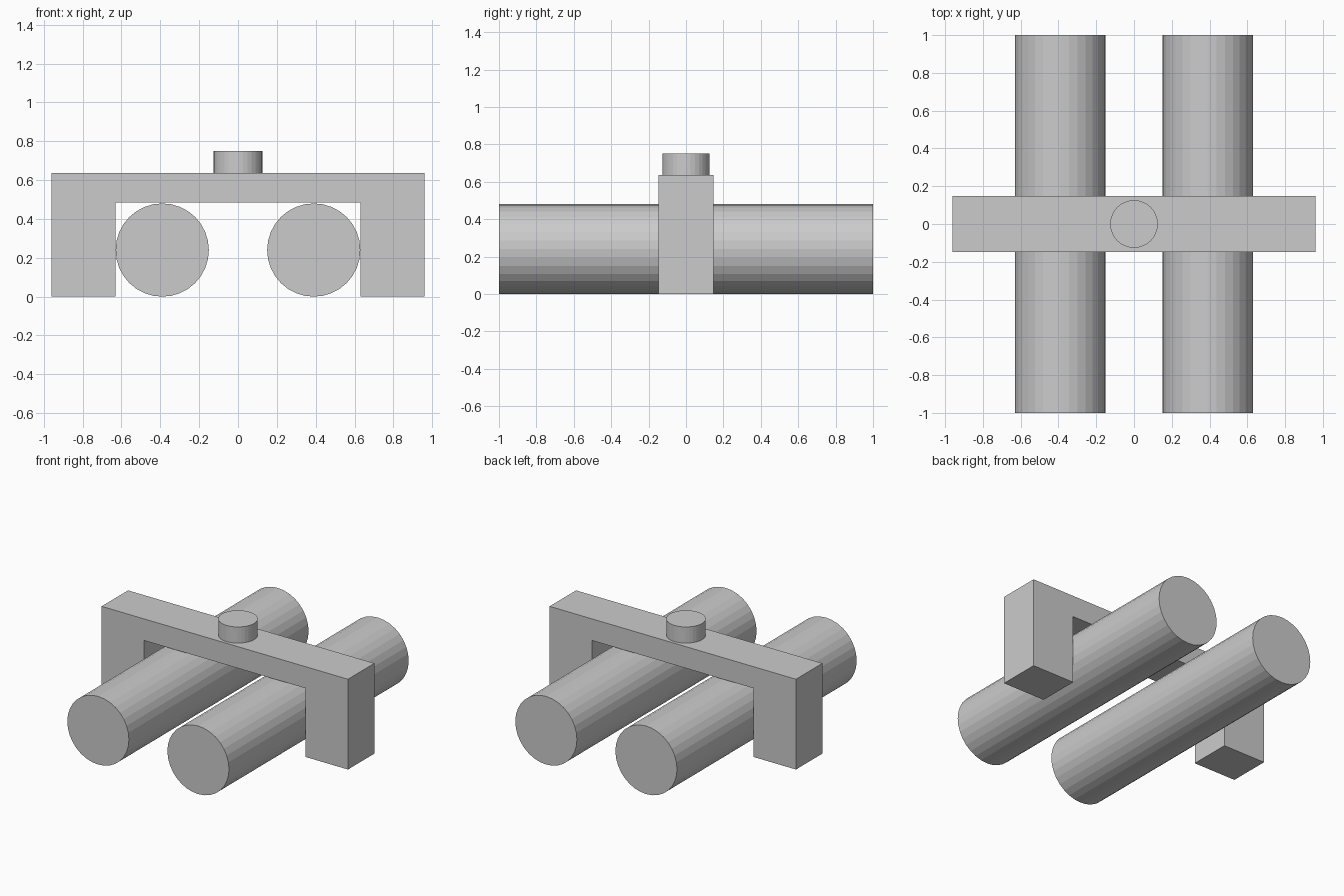
import bpy, bmesh
from math import pi

if "Cube" in bpy.data.objects:
    bpy.data.objects.remove(bpy.data.objects["Cube"])

ROD_R, ROD_X = 0.24, 0.39
HALF_DEPTH = 0.147


def cylinder(name, radius, depth, location, rotation=(0, 0, 0)):
    bpy.ops.mesh.primitive_cylinder_add(vertices=32, radius=radius, depth=depth,
                                        location=location, rotation=rotation)
    bpy.context.object.name = name


# Two parallel rods lying front to back
for side, sx in (("left", -1), ("right", 1)):
    cylinder(f"{side}_rod", ROD_R, 2.0, (sx * ROD_X, 0, ROD_R), (pi / 2, 0, 0))

# Clamp bracket: U-shaped profile extruded along y
half = [(0.96, 0.636), (0.96, 0), (0.63, 0), (0.63, 0.484)]
profile = half + [(-x, z) for x, z in reversed(half)]
bm = bmesh.new()
face = bm.faces.new([bm.verts.new((x, -HALF_DEPTH, z)) for x, z in profile])
ext = bmesh.ops.extrude_face_region(bm, geom=[face])
verts = [g for g in ext["geom"] if isinstance(g, bmesh.types.BMVert)]
bmesh.ops.translate(bm, verts=verts, vec=(0, 2 * HALF_DEPTH, 0))
bmesh.ops.recalc_face_normals(bm, faces=bm.faces)
mesh = bpy.data.meshes.new("bracket")
bm.to_mesh(mesh)
bm.free()
bpy.context.collection.objects.link(bpy.data.objects.new("bracket", mesh))

# Round knob on top of the bracket
cylinder("top_knob", 0.126, 0.116, (0, 0, 0.692))
